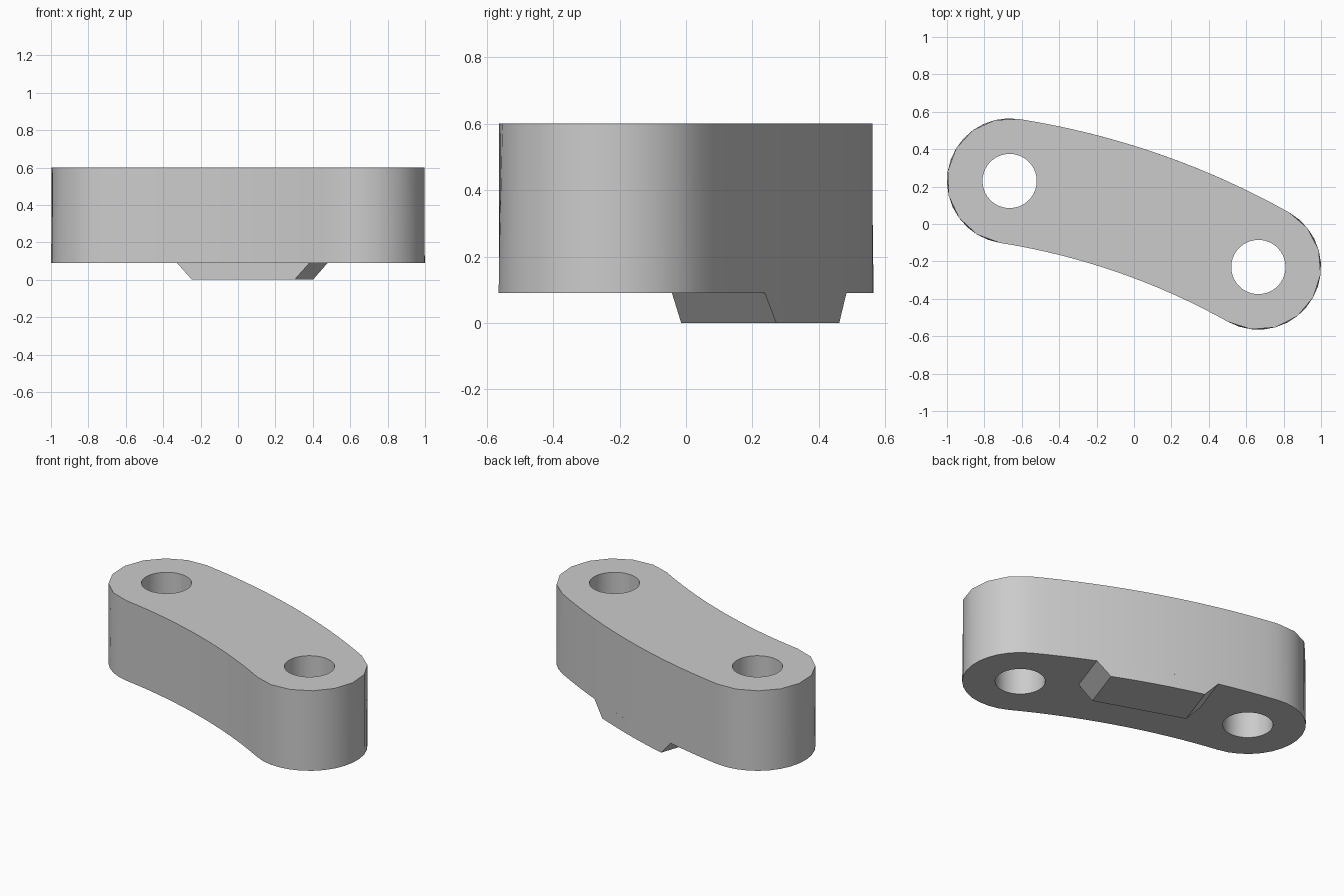
import bpy, bmesh, math
from mathutils import Vector

cube = bpy.data.objects.get("Cube")
if cube:
    bpy.data.objects.remove(cube)

TURN = math.atan2(-0.23, 0.665)        # link axis seen from above
HALF = math.hypot(0.665, 0.23)         # half distance between holes
END_R, HOLE_R = 0.335, 0.145
SAG = 0.0625                           # bow of the centre line
BEND = (HALF ** 2 + SAG ** 2) / (2 * SAG)
CENTRE = Vector((0, SAG - BEND))
SWEEP = math.asin(HALF / BEND)
Z_BODY, Z_TOP = 0.09, 0.6

grey = bpy.data.materials.new("light_grey")
grey.use_nodes = True
colour = (0.6, 0.6, 0.6, 1)
grey.diffuse_color = colour
grey.node_tree.nodes["Principled BSDF"].inputs["Base Color"].default_value = colour


def arc(centre, radius, start, end, steps):
    return [Vector((centre[0] + radius * math.cos(a), centre[1] + radius * math.sin(a)))
            for a in (start + (end - start) * i / steps for i in range(steps + 1))]


def loft(name, lower, upper, z0, z1):
    """Solid between two outlines with the same number of points."""
    bm = bmesh.new()
    low = [bm.verts.new((p.x, p.y, z0)) for p in lower]
    top = [bm.verts.new((p.x, p.y, z1)) for p in upper]
    bm.faces.new(low[::-1])
    bm.faces.new(top)
    for i in range(len(low)):
        j = (i + 1) % len(low)
        bm.faces.new((low[i], low[j], top[j], top[i]))
    bmesh.ops.recalc_face_normals(bm, faces=bm.faces)
    mesh = bpy.data.meshes.new(name)
    bm.to_mesh(mesh)
    bm.free()
    mesh.materials.append(grey)
    ob = bpy.data.objects.new(name, mesh)
    bpy.context.collection.objects.link(ob)
    ob.rotation_euler.z = TURN
    return ob


def smooth(ob):
    bpy.ops.object.select_all(action='DESELECT')
    ob.select_set(True)
    bpy.context.view_layer.objects.active = ob
    bpy.ops.object.shade_smooth_by_angle(angle=math.radians(35))


def coarsen(points):
    """Flatten every second point onto the chord of its neighbours."""
    return [p if i % 2 == 0 else (points[i - 1] + points[i + 1]) / 2
            for i, p in enumerate(points)]


# Curved link outline: outer arc, left end, inner arc, right end
up = math.pi / 2
outer = arc(CENTRE, BEND + END_R, up - SWEEP, up + SWEEP, 16)
inner = arc(CENTRE, BEND - END_R, up + SWEEP, up - SWEEP, 16)
left = arc((-HALF, 0), END_R, up + SWEEP, up + SWEEP + math.pi, 16)
right = arc((HALF, 0), END_R, -up - SWEEP, up - SWEEP, 16)
lower = outer[:-1] + left[:-1] + inner[:-1] + right[:-1]
upper = outer[:-1] + coarsen(left)[:-1] + inner[:-1] + coarsen(right)[:-1]
body = loft("link_body", lower, upper, Z_BODY, Z_TOP)

# Pin holes
for side in (-1, 1):
    ring = arc((side * HALF, 0), HOLE_R, 0, 2 * math.pi, 48)[:-1]
    cutter = loft("hole_cutter", ring, ring, -0.1, 0.8)
    cutter.hide_render = True
    mod = body.modifiers.new("hole", 'BOOLEAN')
    mod.operation, mod.solver, mod.object = 'DIFFERENCE', 'EXACT', cutter
    bpy.context.view_layer.objects.active = body
    bpy.ops.object.modifier_apply(modifier=mod.name)
    bpy.data.objects.remove(cutter)
smooth(body)


# Tab under the back edge, with sloped ends and a flush back wall
def tab_outline(half):
    a = math.asin(half / (BEND + END_R))
    back = arc(CENTRE, BEND + END_R, up - a, up + a, 10)
    return back + [Vector((-half, 0.085)), Vector((half, 0.085))]


smooth(loft("bottom_tab", tab_outline(0.29), tab_outline(0.375), 0, Z_BODY))
